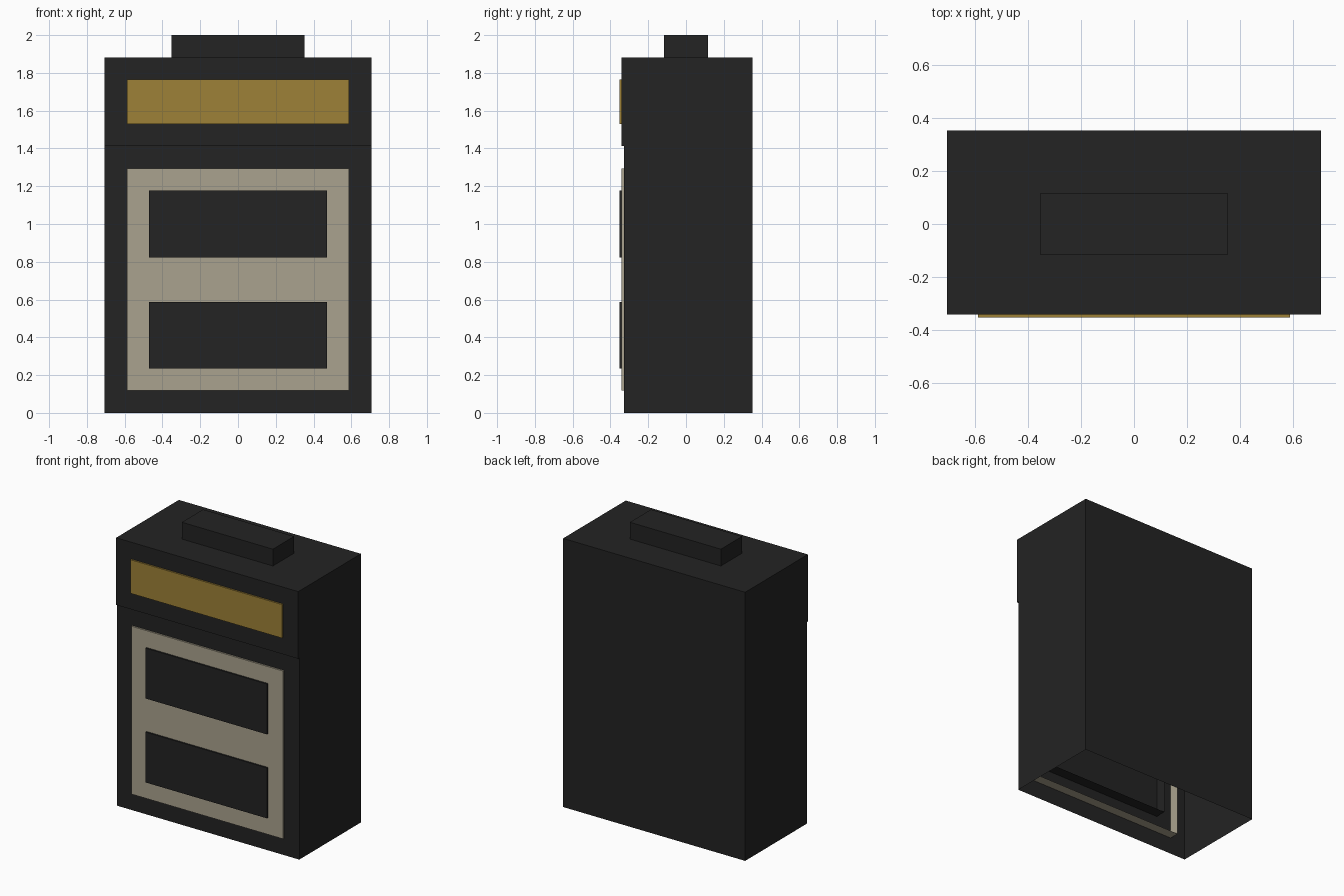
import bpy, bmesh
from mathutils import Vector

if "Cube" in bpy.data.objects:
    bpy.data.objects.remove(bpy.data.objects["Cube"])

U = 2 / 17  # the model sits on a 17-step height grid


def material(name, rgb):
    mat = bpy.data.materials.new(name)
    lin = [((c / 255 + 0.055) / 1.055) ** 2.4 for c in rgb]
    mat.diffuse_color = (*lin, 1)
    mat.use_nodes = True
    mat.node_tree.nodes["Principled BSDF"].inputs["Base Color"].default_value = mat.diffuse_color
    return mat


black = material("charcoal", (35, 35, 35))
beige = material("warm beige", (170, 162, 142))
gold = material("dull gold", (157, 129, 55))


def box(name, half_width, y, z, mat, open_side=None):
    """Box centred on x in grid units; open_side is the direction of a removed face."""
    bm = bmesh.new()
    bmesh.ops.create_cube(bm, size=1)
    if open_side:
        d = Vector(open_side)
        bm.normal_update()
        gone = [f for f in bm.faces if f.normal.dot(d) > 0.9]
        bmesh.ops.delete(bm, geom=gone, context='FACES')
    for v in bm.verts:
        v.co = Vector((v.co.x * 2 * half_width,
                       y[0] if v.co.y < 0 else y[1],
                       z[0] if v.co.z < 0 else z[1])) * U
    mesh = bpy.data.meshes.new(name)
    bm.to_mesh(mesh)
    bm.free()
    mesh.materials.append(mat)
    obj = bpy.data.objects.new(name, mesh)
    bpy.context.collection.objects.link(obj)
    return obj


DOWN, BACK = (0, 0, -1), (0, 1, 0)

# Hollow lower body, open underneath
box("lower_body", 6, (-2.8, 3), (0, 12), black, DOWN)
# Upper section, slightly proud of the lower front
box("upper_body", 6, (-2.9, 3), (12, 16), black)
# Top handle
box("top_handle", 3, (-1, 1), (16, 17), black, DOWN)
# Gold plate on the upper front
box("gold_plate", 5, (-3, -2.3), (13, 15), gold, BACK)
# Beige front panel, poking through the front wall
box("front_panel", 5, (-2.9, -2.2), (1, 11), beige, BACK)
# Two dark plates on the panel
for label, z in (("lower", 2), ("upper", 7)):
    box(label + "_panel_plate", 4, (-3, -2.15), (z, z + 3), black, BACK)
